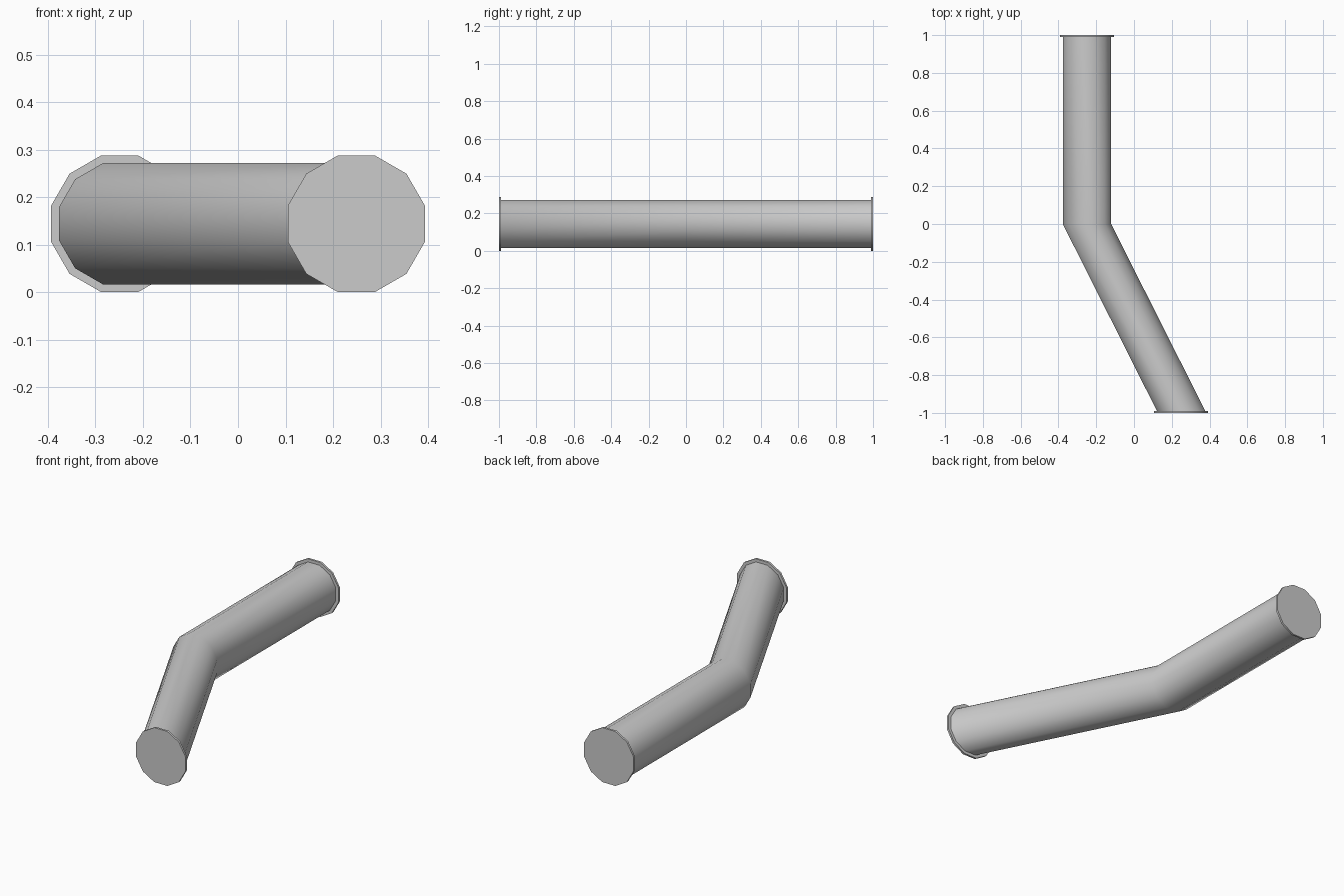
import bpy, bmesh
from math import sin, cos, pi, radians

if "Cube" in bpy.data.objects:
    bpy.data.objects.remove(bpy.data.objects["Cube"])

SIDES, CZ = 12, 0.144
FLANGE_R, PIPE_R = 0.149, 0.1325
X_OFF, FLANGE_T = 0.249, 0.011


def loft(name, stations, radius, capped):
    """Sweep an upright 12-sided ring through (x, y) stations."""
    bm = bmesh.new()
    rings = []
    for x, y in stations:
        ring = []
        for i in range(SIDES):
            a = 2 * pi * (i + 0.5) / SIDES
            ring.append(bm.verts.new((x + radius * cos(a), y, CZ + radius * sin(a))))
        rings.append(ring)
    for r0, r1 in zip(rings, rings[1:]):
        for i in range(SIDES):
            j = (i + 1) % SIDES
            bm.faces.new((r0[i], r0[j], r1[j], r1[i]))
    if capped:
        bm.faces.new(rings[0])
        bm.faces.new(rings[-1])
    bmesh.ops.recalc_face_normals(bm, faces=bm.faces)
    mesh = bpy.data.meshes.new(name)
    bm.to_mesh(mesh)
    bm.free()
    obj = bpy.data.objects.new(name, mesh)
    bpy.context.collection.objects.link(obj)
    bpy.ops.object.select_all(action='DESELECT')
    obj.select_set(True)
    bpy.context.view_layer.objects.active = obj
    bpy.ops.object.shade_smooth_by_angle(angle=radians(40))
    return obj


# Bent pipe: slanted front half, straight back half
inner = 1 - FLANGE_T
loft("bent_pipe", [(X_OFF, -inner), (-X_OFF, 0), (-X_OFF, inner)], PIPE_R, True)

# Thin end flanges
for name, x, s in (("front_flange", X_OFF, -1), ("back_flange", -X_OFF, 1)):
    loft(name, [(x, s * inner), (x, s)], FLANGE_R, True)
